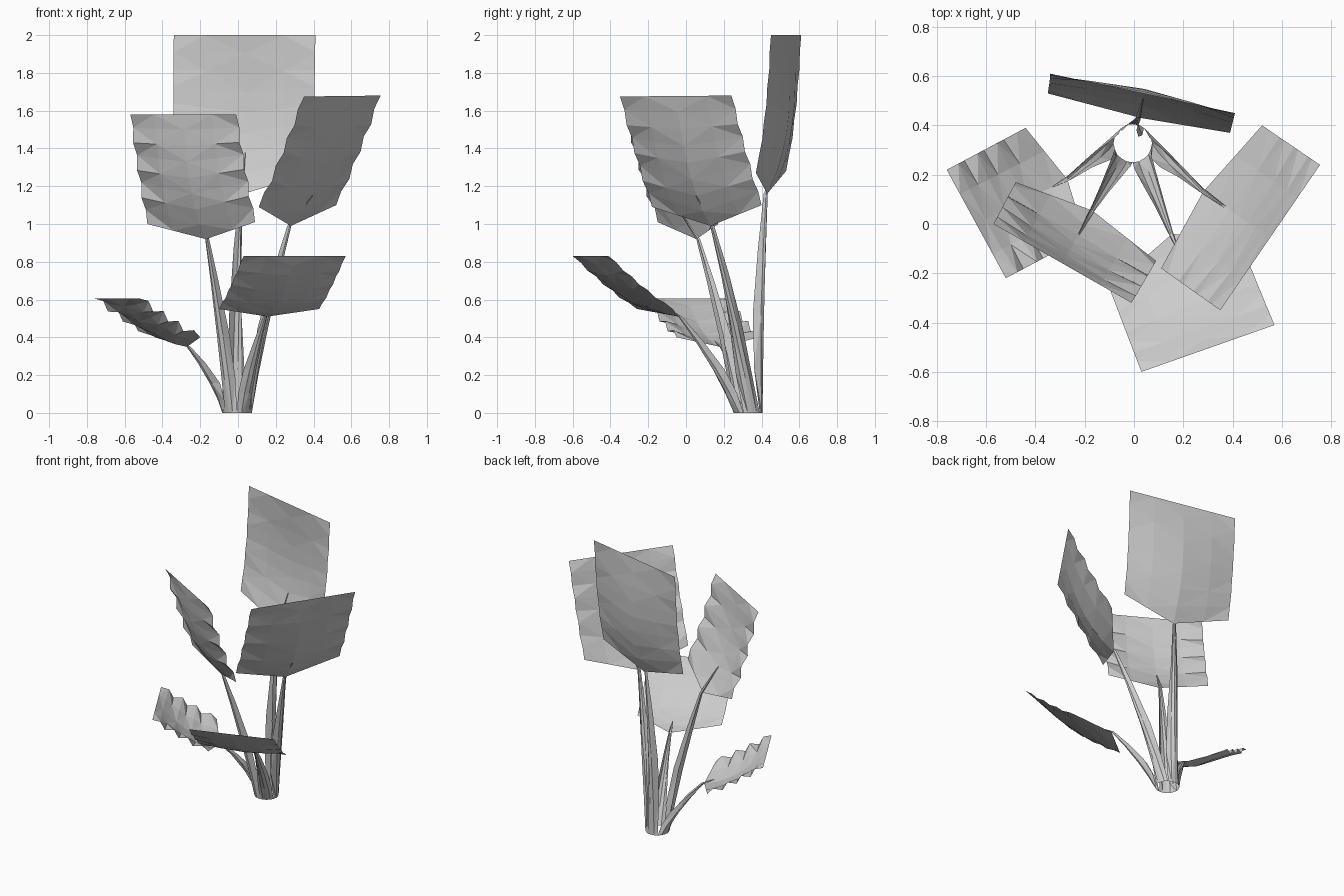
import bpy, math
from mathutils import Vector as V

if "Cube" in bpy.data.objects:
    bpy.data.objects.remove(bpy.data.objects["Cube"])

grey = bpy.data.materials.new("plant grey")
grey.diffuse_color = (0.6, 0.6, 0.6, 1)
grey.use_nodes = True
grey.node_tree.nodes["Principled BSDF"].inputs["Base Color"].default_value = grey.diffuse_color


def make(name, verts, faces):
    me = bpy.data.meshes.new(name)
    me.from_pydata(verts, [], faces)
    me.materials.append(grey)
    ob = bpy.data.objects.new(name, me)
    bpy.context.collection.objects.link(ob)
    return ob


def grid_faces(rows, cols):
    faces = []
    for i in range(rows - 1):
        for j in range(cols - 1):
            a, b = i * cols + j, i * cols + j + 1
            # alternate diagonals give the faceted look
            c, d = b + cols, a + cols
            faces += [(a, b, c), (a, c, d)] if (i + j) % 2 else [(a, b, d), (b, c, d)]
    return faces


# Leaf: rectangular blade, pointed at the base, bulging to its underside, with rippled margins
def leaf(name, base_l, base_r, top_l, top_r, tip, ripple, crown, bow):
    bl, br, tl, tr, tip = map(V, (base_l, base_r, top_l, top_r, tip))
    n = (br - bl).cross(tl - bl).normalized()      # points to the underside
    drop = tip - (bl + br) / 2
    rows, us = 9, (-1, -0.55, 0, 0.55, 1)
    verts = []
    for i in range(rows):
        v = i / (rows - 1)
        for u in us:
            s = (u + 1) / 2
            p = bl.lerp(br, s).lerp(tl.lerp(tr, s), v)
            p += drop * (1 - abs(u)) * (1 - v) ** 1.5
            p += n * (bow + crown * (1 - abs(u) ** 1.5)) * math.sin(math.pi * v ** 0.8)
            if 0 < i < rows - 1:
                p += n * ripple * abs(u) ** 2.5 * (-1 if i % 2 else 1)
            verts.append(p)
    make(name, verts, grid_faces(rows, len(us)))


# Stem: one fifth of the base ring that narrows into a pointed gutter-shaped stalk
CENTRE, R = V((-0.005, 0.328, 0)), 0.077


def stem(name, angle, attach, spike, bend):
    a0 = math.radians(angle)
    base = CENTRE + V((math.cos(a0), math.sin(a0), 0)) * R
    attach, spike = V(attach), V(spike)
    lean = attach - base
    a1 = math.atan2(lean.y, lean.x)
    a1 = a0 + (a1 - a0 + math.pi) % (2 * math.pi) - math.pi
    ctrl = base + V((lean.x * bend, lean.y * bend, lean.z * 0.5))
    rings = []
    for t, half, depth in ((0, 0.045, 0.0147), (0.2, 0.043, 0.04), (0.45, 0.035, 0.05),
                           (0.75, 0.021, 0.035), (1, 0.011, 0.016)):
        p = base * (1 - t) ** 2 + ctrl * 2 * t * (1 - t) + attach * t * t
        rings.append((p, half, depth, t))
    rings.append((spike, 0.003, 0.004, 1))
    verts = []
    for p, half, depth, t in rings:
        a = a0 + (a1 - a0) * t
        out, side = V((math.cos(a), math.sin(a), 0)), V((-math.sin(a), math.cos(a), 0))
        for s, d in ((-1, -1), (-0.55, -0.2), (0, 0), (0.55, -0.2), (1, -1)):
            verts.append(p + side * half * s + out * depth * d)
    make(name, verts, grid_faces(len(rings), 5))


leaf("back_leaf", (0.39, 0.37, 1.27), (-0.35, 0.53, 1.28), (0.41, 0.45, 2.0),
     (-0.34, 0.61, 2.0), (0.03, 0.43, 1.16), 0.002, 0.05, 0.015)
leaf("right_leaf", (0.11, -0.18, 1.09), (0.52, 0.40, 1.10), (0.35, -0.35, 1.675),
     (0.755, 0.24, 1.68), (0.28, 0.13, 0.99), 0.008, 0.05, 0.008)
leaf("front_left_leaf", (-0.48, 0.17, 1.0), (0.09, -0.15, 1.01), (-0.57, 0.0, 1.58),
     (-0.01, -0.32, 1.58), (-0.17, 0.055, 0.92), 0.012, 0.05, 0.008)
leaf("front_low_leaf", (-0.10, -0.26, 0.55), (0.43, -0.07, 0.55), (0.03, -0.60, 0.83),
     (0.57, -0.41, 0.83), (0.155, -0.04, 0.51), 0.004, 0.045, 0.01)
leaf("left_low_leaf", (-0.44, 0.39, 0.40), (-0.20, -0.05, 0.40), (-0.76, 0.22, 0.605),
     (-0.52, -0.22, 0.605), (-0.27, 0.18, 0.35), 0.017, 0.04, 0.005)

stem("back_stem", 90, (0.025, 0.43, 1.16), (0.04, 0.51, 1.38), 0.25)
stem("right_stem", 18, (0.28, 0.13, 0.99), (0.395, 0.05, 1.15), 0.45)
stem("front_low_stem", -54, (0.15, -0.04, 0.51), (0.18, -0.11, 0.56), 0.4)
stem("front_left_stem", -126, (-0.17, 0.055, 0.92), (-0.225, -0.045, 1.08), 0.45)
stem("left_low_stem", 162, (-0.27, 0.18, 0.35), (-0.33, 0.15, 0.38), 0.35)
